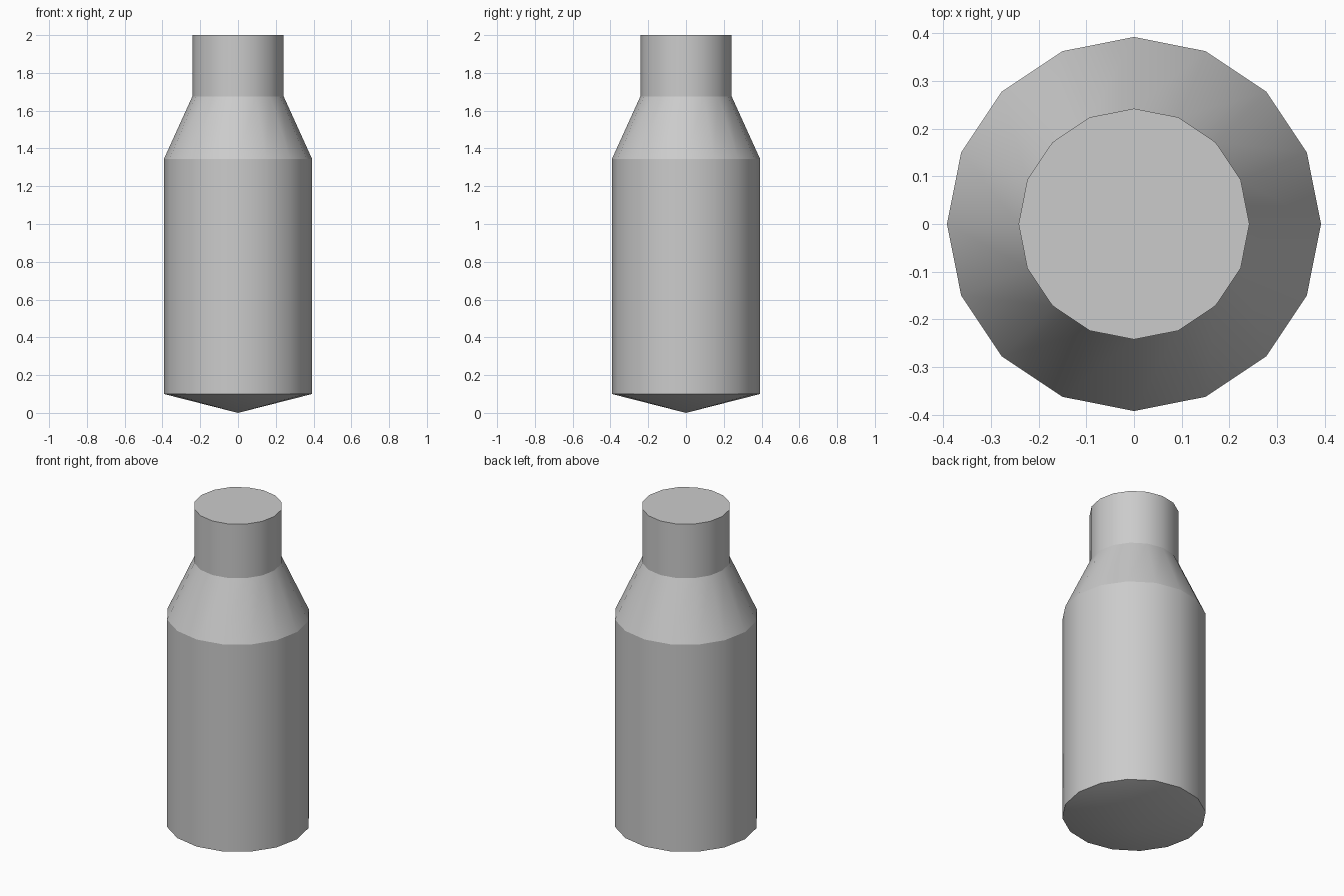
import bpy, bmesh
from math import cos, sin, tau

cube = bpy.data.objects.get("Cube")
if cube:
    bpy.data.objects.remove(cube, do_unlink=True)

SIDES = 16
BODY_R, NECK_R = 0.392, 0.242

# Plain grey material
grey = bpy.data.materials.new("plain_grey")
grey.use_nodes = True
colour = (0.6, 0.6, 0.6, 1)
grey.diffuse_color = colour
grey.node_tree.nodes["Principled BSDF"].inputs["Base Color"].default_value = colour

# Body, sloped shoulder and neck as stacked rings of (radius, height)
profile = [(BODY_R, 0.1), (BODY_R, 1.345), (NECK_R, 1.675), (NECK_R, 2.0)]
bm = bmesh.new()
rings = [[bm.verts.new((r * cos(tau * i / SIDES), r * sin(tau * i / SIDES), z))
          for i in range(SIDES)] for r, z in profile]
for low, high in zip(rings, rings[1:]):
    for i in range(SIDES):
        j = (i + 1) % SIDES
        bm.faces.new((low[i], low[j], high[j], high[i]))

# Flat lid and shallow pointed base
bm.faces.new(rings[-1])
tip = bm.verts.new((0, 0, 0))
for i in range(SIDES):
    bm.faces.new((rings[0][(i + 1) % SIDES], rings[0][i], tip))

# Smooth around the sides, crisp along every ring
for face in bm.faces:
    face.smooth = True
for ring in rings:
    for i in range(SIDES):
        bm.edges.get((ring[i], ring[(i + 1) % SIDES])).smooth = False
bm.normal_update()

mesh = bpy.data.meshes.new("bottle")
bm.to_mesh(mesh)
bm.free()
mesh.materials.append(grey)
bpy.context.collection.objects.link(bpy.data.objects.new("bottle", mesh))
